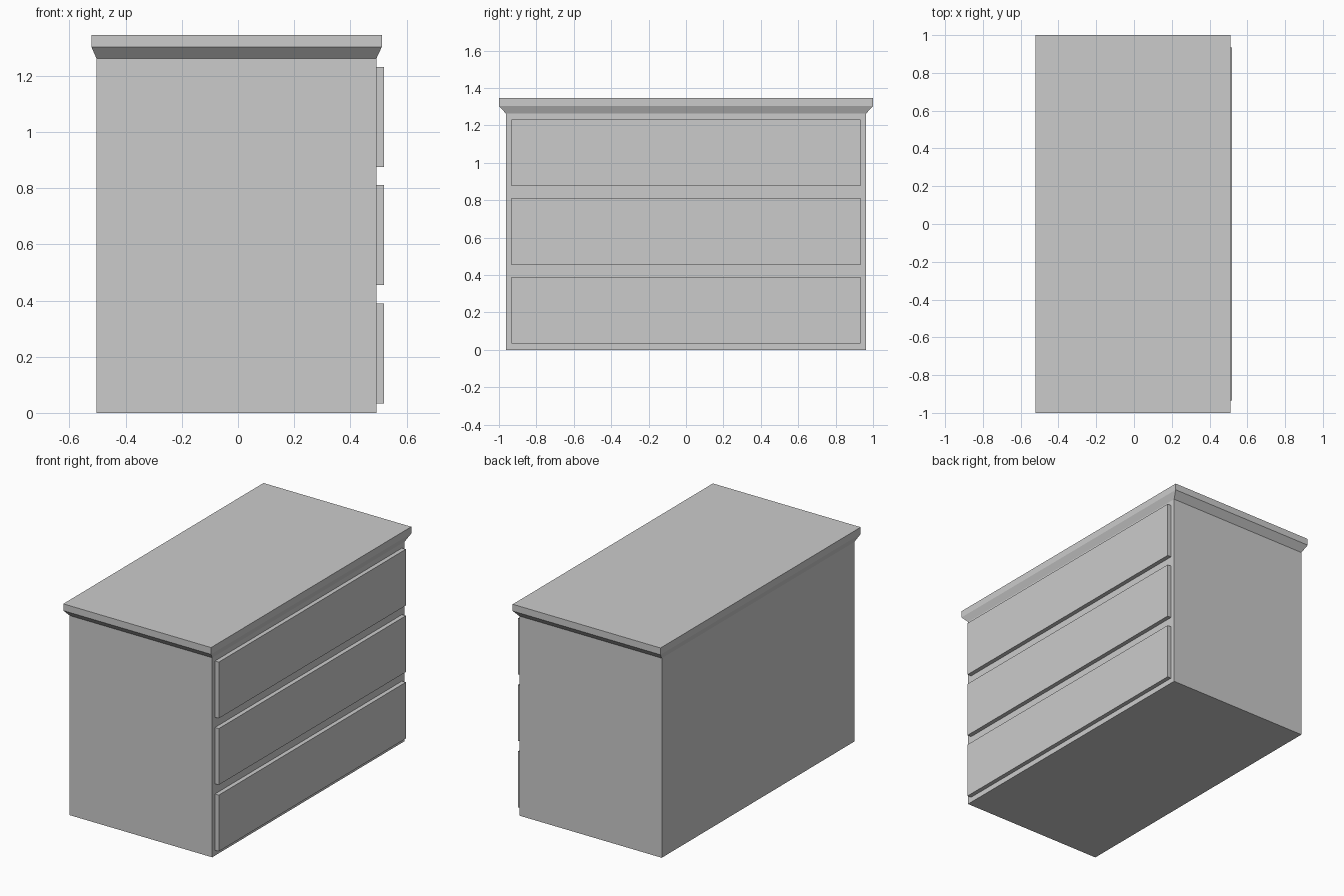
import bpy, bmesh

if "Cube" in bpy.data.objects:
    bpy.data.objects.remove(bpy.data.objects["Cube"])


def loft(name, sections):
    """Closed solid through stacked rectangles (x0, x1, y0, y1, z)."""
    bm = bmesh.new()
    rings = [[bm.verts.new(p) for p in ((x0, y0, z), (x1, y0, z), (x1, y1, z), (x0, y1, z))]
             for x0, x1, y0, y1, z in sections]
    bm.faces.new(rings[0][::-1])
    bm.faces.new(rings[-1])
    for low, high in zip(rings, rings[1:]):
        for i in range(4):
            j = (i + 1) % 4
            bm.faces.new((low[i], low[j], high[j], high[i]))
    mesh = bpy.data.meshes.new(name)
    bm.to_mesh(mesh)
    bm.free()
    obj = bpy.data.objects.new(name, mesh)
    bpy.context.collection.objects.link(obj)
    return obj


# Cabinet body
body = (-0.504, 0.493, -0.962, 0.962)
loft("cabinet_body", [(*body, 0.0), (*body, 1.262)])

# Worktop with a sloped underside moulding
top = (-0.522, 0.512, -1.0, 1.0)
loft("worktop", [(*body, 1.262), (*top, 1.303), (*top, 1.346)])

# Three drawer fronts on the +x side
for i in range(3):
    z = 0.034 + i * 0.4205
    front = (0.493, 0.52, -0.934, 0.934)
    loft(f"drawer_front_{i + 1}", [(*front, z), (*front, z + 0.356)])
